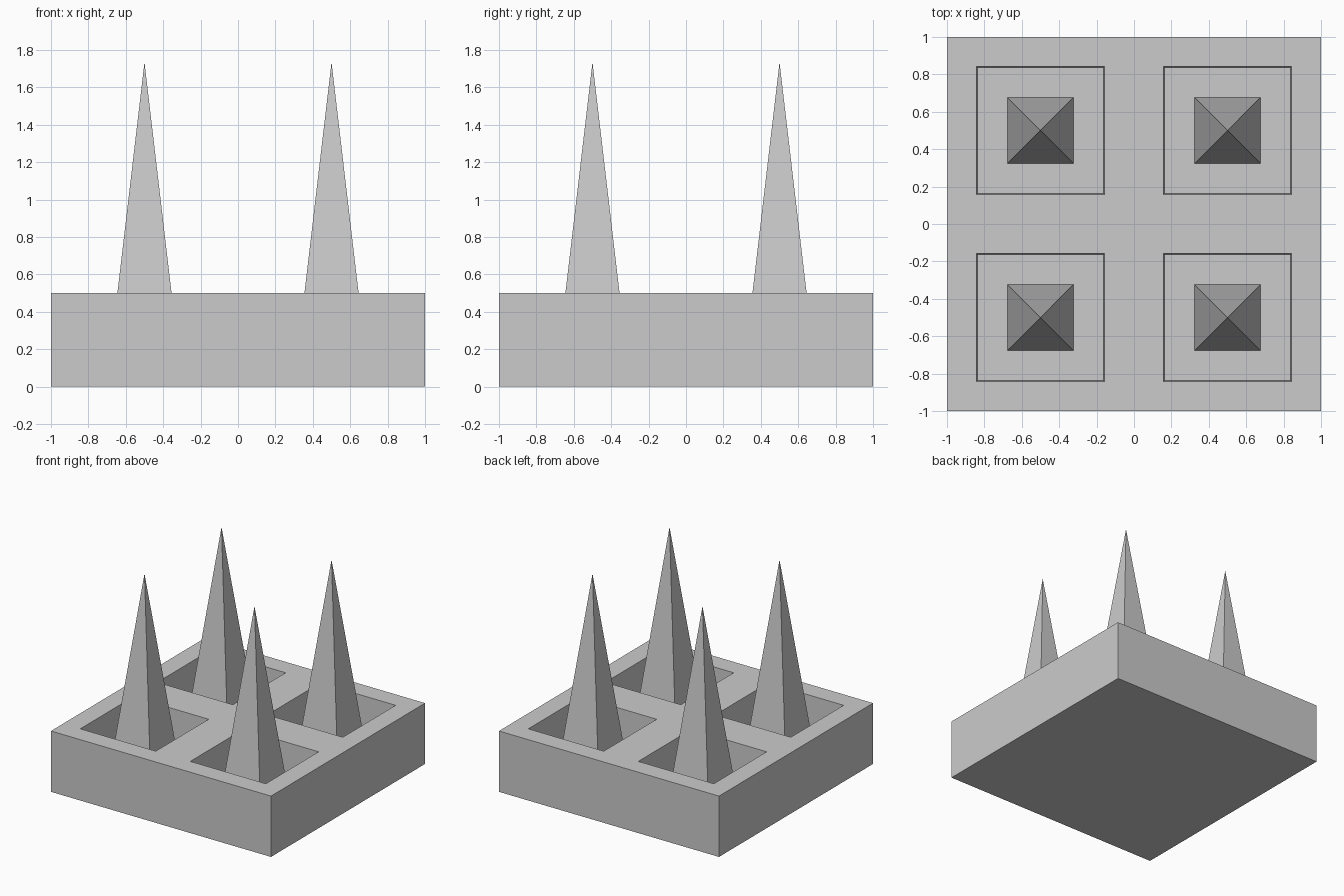
import bpy, bmesh, math
from mathutils import Matrix

if "Cube" in bpy.data.objects:
    bpy.data.objects.remove(bpy.data.objects["Cube"])

TOP, FLOOR, TIP = 0.5, 0.23, 1.735
SPIKE_HALF = 0.1765


def finish(bm, name):
    bmesh.ops.recalc_face_normals(bm, faces=bm.faces)
    mesh = bpy.data.meshes.new(name)
    bm.to_mesh(mesh)
    bm.free()
    obj = bpy.data.objects.new(name, mesh)
    bpy.context.collection.objects.link(obj)
    return obj


# Base block: four top panels, skirt pulled down, pits inset and sunk
bm = bmesh.new()
bmesh.ops.create_grid(bm, x_segments=2, y_segments=2, size=1,
                      matrix=Matrix.Translation((0, 0, TOP)))
panels = list(bm.faces)
rim = [e for e in bm.edges if e.is_boundary]
skirt = bmesh.ops.extrude_edge_only(bm, edges=rim)["geom"]
for v in skirt:
    if isinstance(v, bmesh.types.BMVert):
        v.co.z = 0
bottom = [e for e in skirt if isinstance(e, bmesh.types.BMEdge) and e.is_boundary]
bmesh.ops.contextual_create(bm, geom=bottom)
bmesh.ops.recalc_face_normals(bm, faces=bm.faces)
for thickness in (0.157, 0.005):
    bmesh.ops.inset_individual(bm, faces=panels, thickness=thickness,
                               use_even_offset=True)
for f in panels:
    for v in f.verts:
        v.co.z = FLOOR
finish(bm, "base_block")

# Four-sided spikes standing on the pit floors
for x in (-0.5, 0.5):
    for y in (-0.5, 0.5):
        bm = bmesh.new()
        bmesh.ops.create_cone(
            bm, cap_ends=True, segments=4, radius1=SPIKE_HALF * math.sqrt(2),
            radius2=0, depth=TIP - FLOOR,
            matrix=Matrix.Translation((x, y, (TIP + FLOOR) / 2))
            @ Matrix.Rotation(math.pi / 4, 4, "Z"))
        bmesh.ops.remove_doubles(bm, verts=bm.verts, dist=1e-5)
        finish(bm, "spike")
